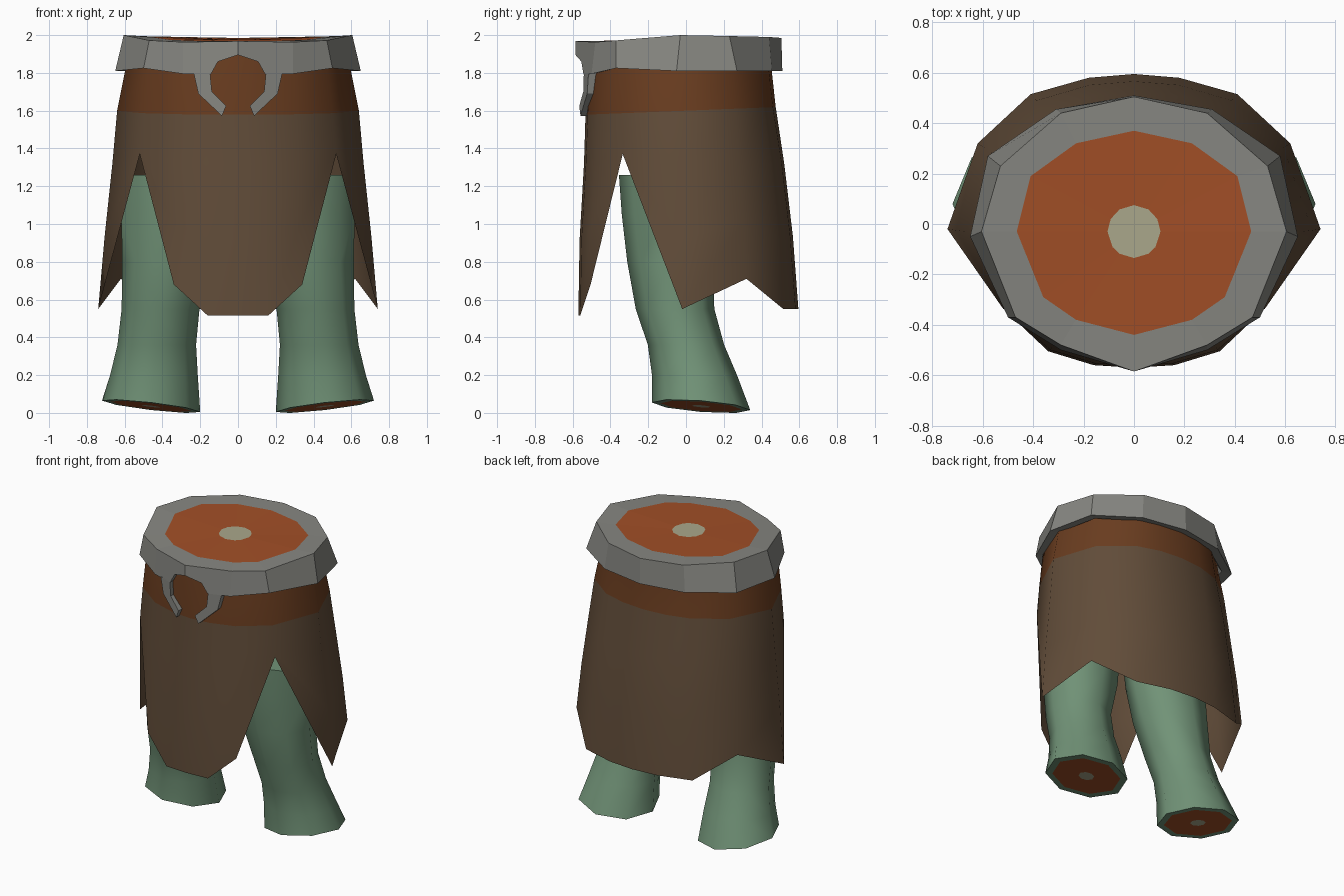
import bpy, bmesh, math

if "Cube" in bpy.data.objects:
    bpy.data.objects.remove(bpy.data.objects["Cube"])


def material(name, rgb):
    m = bpy.data.materials.new(name)
    m.diffuse_color = (*rgb, 1)
    m.use_nodes = True
    m.node_tree.nodes["Principled BSDF"].inputs["Base Color"].default_value = m.diffuse_color
    return m


GREY = material("grey_metal", (0.24, 0.24, 0.22))
CLOTH = material("brown_cloth", (0.12, 0.073, 0.041))
LEATHER = material("waist_leather", (0.142, 0.046, 0.014))
FLESH = material("raw_flesh", (0.36, 0.078, 0.02))
BONE = material("pale_bone", (0.40, 0.39, 0.26))
SKIN = material("green_skin", (0.165, 0.29, 0.185))


def build(name, rings, mats, bands, cap_first=None, cap_last=None, close=False):
    """Bridge equal-length rings; bands gives the material slot of each strip."""
    bm = bmesh.new()
    rows = [[bm.verts.new(p) for p in ring] for ring in rings]
    pairs = list(zip(rows, rows[1:] + rows[:1])) if close else list(zip(rows, rows[1:]))
    n = len(rows[0])
    for (a, b), slot in zip(pairs, bands):
        for i in range(n):
            j = (i + 1) % n
            bm.faces.new((a[i], a[j], b[j], b[i])).material_index = slot
    for row, slot in ((rows[0], cap_first), (rows[-1], cap_last)):
        if slot is not None:
            bm.faces.new(row).material_index = slot
    bmesh.ops.recalc_face_normals(bm, faces=bm.faces)
    me = bpy.data.meshes.new(name)
    bm.to_mesh(me)
    bm.free()
    ob = bpy.data.objects.new(name, me)
    bpy.context.collection.objects.link(ob)
    for m in mats:
        me.materials.append(m)
    return ob


def smooth(ob, degrees):
    bpy.ops.object.select_all(action='DESELECT')
    ob.select_set(True)
    bpy.context.view_layer.objects.active = ob
    bpy.ops.object.shade_smooth_by_angle(angle=math.radians(degrees))


def whole(half):
    """Half outline from back centre to front centre, mirrored into a loop."""
    return half + [(-p[0], *p[1:]) for p in half[-2:0:-1]]


def mix(a, b, t):
    return tuple(u + (v - u) * t for u, v in zip(a, b))


# Skirt: waistband strip above, cloth with a pointed hem below
hem = [(0, .595, .55), (.18, .58, .55), (.41, .515, .55), (.62, .32, .71),
       (.74, -.02, .55), (.52, -.335, 1.37), (.34, -.505, .68),
       (.16, -.56, .515), (0, -.57, .515)]
top = [(0, .455), (.16, .44), (.31, .395), (.49, .245), (.60, -.03),
       (.475, -.335), (.30, -.455), (.13, -.51), (0, -.525)]
waist = [(0, .475), (.165, .46), (.33, .41), (.525, .26), (.64, -.03),
         (.50, -.335), (.31, -.47), (.14, -.52), (0, -.532)]
hips = [(0, .52), (.17, .507), (.36, .45), (.56, .28), (.665, -.03),
        (.515, -.335), (.32, -.48), (.145, -.53), (0, -.54)]
hips = [(x, y, 1.43 if i == 5 else 1.32) for i, (x, y) in enumerate(hips)]
thigh = [mix(a, b, .5) for a, b in zip(hips, hem)]
thigh = [(x * 1.005, y * 1.015, z) if i != 5 else (x, y, z)
         for i, (x, y, z) in enumerate(thigh)]
skirt_rings = [
    whole([(x * .96, y * .98, 1.92) for x, y in top]),
    whole([(x, y, 1.80) for x, y in top]),
    whole([(x, y, 1.60 + .04 * y) for x, y in waist]),
    whole(hips), whole(thigh), whole(hem)]
skirt = build("skirt", skirt_rings, [CLOTH, LEATHER], [1, 1, 0, 0, 0])
smooth(skirt, 75)

# Belt: faceted flared ring
belt_top = [(0, .505, 1.985), (.29, .44, 1.99), (.53, .23, 1.995), (.605, -.03, 2.0),
            (.47, -.37, 1.972), (.29, -.48, 1.963), (0, -.585, 1.968)]
belt_low = [(0, .51, 1.81), (.31, .455, 1.81), (.58, .27, 1.81), (.65, -.05, 1.81),
            (.50, -.37, 1.825), (.29, -.50, 1.795), (0, -.585, 1.79)]
belt_under = [(x * .90, y * .89, z + .01) for x, y, z in belt_low]
cut_rim = [(0, .37, 1.985), (.23, .32, 1.987), (.41, .19, 1.99), (.465, -.03, 1.99),
           (.36, -.29, 1.975), (.23, -.38, 1.97), (0, -.44, 1.97)]
belt = build("belt", [whole(belt_under), whole(belt_low), whole(belt_top), whole(cut_rim)],
             [GREY], [0] * 4, close=True)

# Buckle opening cut through the belt front
opening = [(0, 1.895), (.106, 1.86), (.148, 1.785), (.148, 1.70)]
opening = opening + [(-x, z) for x, z in opening[:0:-1]]
cutter = build("buckle_cutter", [[(x, y, z) for x, z in opening] for y in (-.7, -.3)],
               [GREY], [0], 0, 0)
cutter.hide_render = True
cutter.hide_set(True)
cut = belt.modifiers.new("opening", 'BOOLEAN')
cut.operation = 'DIFFERENCE'
cut.object = cutter
cut.solver = 'EXACT'

# Buckle prongs hanging below the belt
prong = [(.148, 1.80), (.138, 1.70), (.063, 1.625), (.085, 1.572), (.21, 1.69), (.235, 1.80)]
for side, label in ((1, "right"), (-1, "left")):
    build(label + "_buckle_prong",
          [[(side * x, -.583 + .285 * x + d, z) for x, z in prong] for d in (0, .06)],
          [GREY], [0], 0, 0)

# Cut waist: flesh with a round bone centre
rim = whole(cut_rim)


def bone_ring(r):
    pts = []
    for x, y, z in rim:
        a = math.atan2(y + .03, x)
        pts.append((r * math.cos(a), -.03 + r * math.sin(a), 1.978))
    return pts


build("waist_flesh", [rim, bone_ring(.105)], [FLESH, BONE], [0], cap_last=1)

# Legs: z, centre x, centre y, radius x, radius y
leg_rows = [(.035, .46, .08, .26, .26), (.20, .445, .045, .232, .225),
            (.36, .43, .0, .208, .202), (.55, .41, -.058, .206, .208),
            (.80, .37, -.085, .243, .226), (1.05, .35, -.11, .268, .23),
            (1.26, .34, -.125, .275, .23)]


def leg_ring(side, row, scale=1.0, tilt=0.0):
    z, cx, cy, rx, ry = row
    pts = []
    for i in range(8):
        u, v = math.cos(i * math.pi / 4), math.sin(i * math.pi / 4)
        pts.append((side * (cx + rx * u * scale), cy + ry * v * scale,
                    z + tilt * scale * (.03 * u - .02 * v)))
    return pts


for side, label in ((1, "right"), (-1, "left")):
    rings = [leg_ring(side, leg_rows[0], s, 1) for s in (.19, .83)]
    rings += [leg_ring(side, r, 1, 1 if i == 0 else 0) for i, r in enumerate(leg_rows)]
    leg = build(label + "_leg", rings, [SKIN, FLESH, BONE], [1, 0] + [0] * 6, 2, 0)
    smooth(leg, 50)
